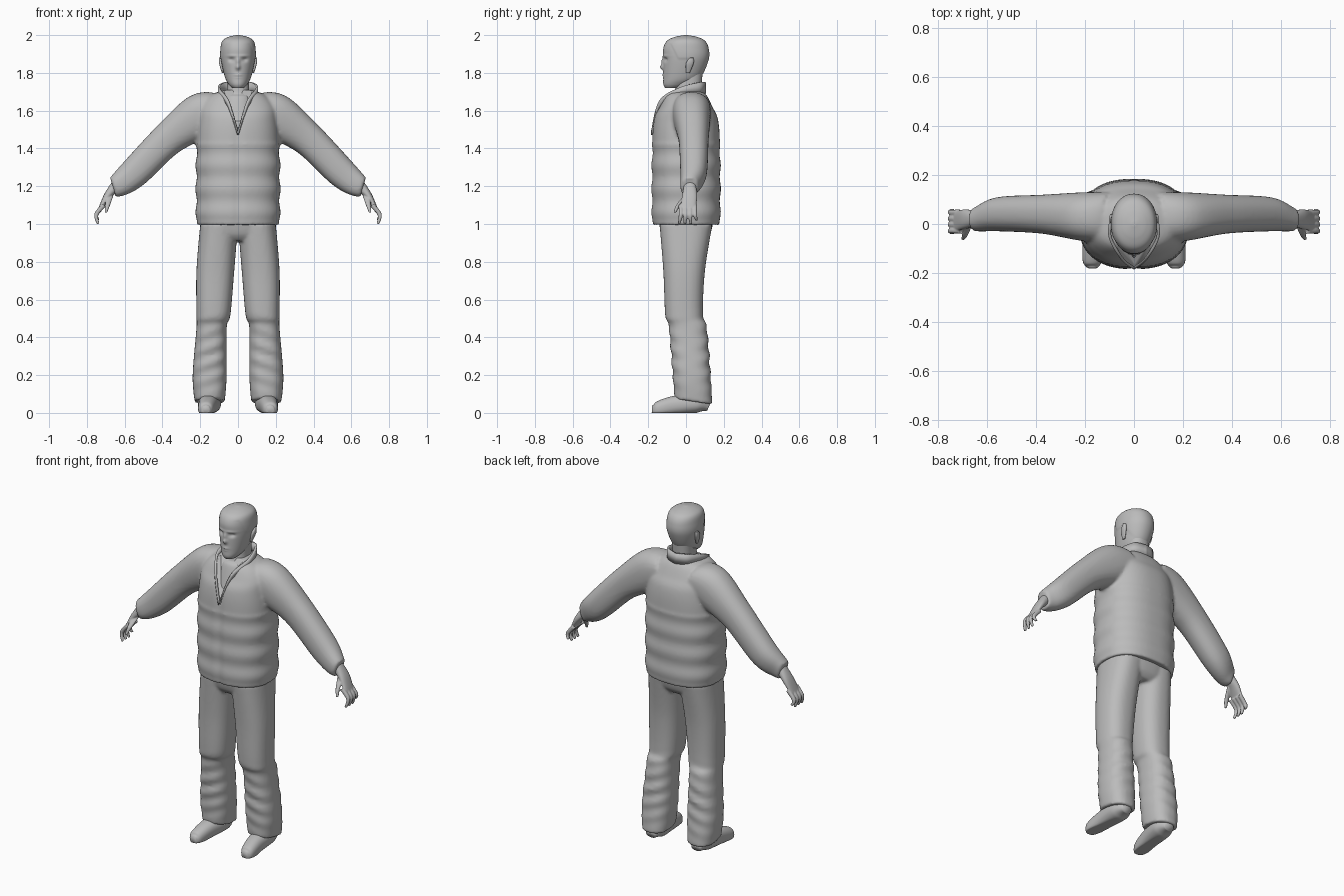
import bpy, bmesh, math
from mathutils import Vector

cube = bpy.data.objects.get("Cube")
if cube:
    bpy.data.objects.remove(cube)

shade = (.5, .5, .5, 1)
grey = bpy.data.materials.new("plain grey")
grey.use_nodes = True
grey.diffuse_color = shade
grey.node_tree.nodes["Principled BSDF"].inputs["Base Color"].default_value = shade


def resample(keys, steps):
    """Catmull-Rom curve through tuples of numbers."""
    curve = []
    last = len(keys) - 1
    for i in range(last):
        before, start, end, after = (keys[max(0, min(last, i + k))] for k in (-1, 0, 1, 2))
        for step in range(steps):
            t = step / steps
            curve.append([q + t / 2 * (r - p + t * (2*p - 5*q + 4*r - w + t * (3*(q - r) + w - p)))
                          for p, q, r, w in zip(before, start, end, after)])
    return curve + [list(keys[-1])]


def oval(centre, u, v, sides, power):
    """Closed ring of points, squarer as the power rises."""
    ring = []
    for i in range(sides):
        angle = math.tau * i / sides
        c, s = math.cos(angle), math.sin(angle)
        ring.append(centre + u * math.copysign(abs(c) ** (2 / power), c)
                    + v * math.copysign(abs(s) ** (2 / power), s))
    return ring


def skin(bm, rings):
    """Bridge closed rings and cap the ends."""
    loops = [[bm.verts.new(point) for point in ring] for ring in rings]
    count = len(loops[0])
    for lower, upper in zip(loops, loops[1:]):
        for i in range(count):
            j = (i + 1) % count
            bm.faces.new((lower[i], lower[j], upper[j], upper[i]))
    bm.faces.new(loops[0])
    bm.faces.new(loops[-1][::-1])


def stack(bm, keys, side=1, sides=64, steps=12, power=2.4):
    """Level rings from (height, half width, half depth, y, and x if off centre)."""
    rings = []
    for z, width, depth, y, *x in resample(keys, steps):
        centre = Vector((side * sum(x), y, z))
        rings.append(oval(centre, Vector((width, 0, 0)), Vector((0, depth, 0)), sides, power))
    skin(bm, rings)


def tube(bm, keys, side=1, across=(0, 1, 0), sides=32, steps=8, power=2.3):
    """Rings square to a path from (x, y, z, radius, radius across)."""
    points = resample(keys, steps)
    last = len(points) - 1
    rings = []
    for i, (x, y, z, radius, wide) in enumerate(points):
        path = Vector(points[min(i + 1, last)][:3]) - Vector(points[max(i - 1, 0)][:3])
        v = Vector(across)
        u = path.cross(v).normalized()
        ring = oval(Vector((x, y, z)), u * radius, v * wide, sides, power)
        rings.append([Vector((side * p.x, p.y, p.z)) for p in ring])
    skin(bm, rings)


def finish(name, bm, voxel=0, soften=4, mirror=False, shape=None):
    """Make the object, optionally reshaping, blending and mirroring it."""
    if shape:
        for vert in bm.verts:
            shape(vert.co)
    bmesh.ops.recalc_face_normals(bm, faces=bm.faces)
    mesh = bpy.data.meshes.new(name)
    bm.to_mesh(mesh)
    bm.free()
    mesh.materials.append(grey)
    for polygon in mesh.polygons:
        polygon.use_smooth = True
    ob = bpy.data.objects.new(name, mesh)
    bpy.context.collection.objects.link(ob)
    if voxel:
        blend = ob.modifiers.new("blend", 'REMESH')
        blend.mode, blend.voxel_size, blend.use_smooth_shade = 'VOXEL', voxel, True
        smooth = ob.modifiers.new("soften", 'SMOOTH')
        smooth.factor, smooth.iterations = .5, soften
    if mirror:
        ob.modifiers.new("mirror", 'MIRROR')
    return ob


def bump(a, b, size_a, size_b):
    return math.exp(-(a / size_a) ** 2 - (b / size_b) ** 2)


def ramp(value, start, end):
    return min(1, max(0, (value - start) / (end - start)))


# Jacket: body and sleeves blended together, quilted below the chest
def quilt(co):
    if abs(co.x) < .25 and co.z < 1.43:
        swell = 1 + .02 * math.cos(50 * (co.z - 1.06)) * ramp(co.z, 1, 1.03)
        co.x *= swell
        co.y *= swell
    if co.y < -.1:
        co.y += .006 * bump(co.x, 0, .008, 1)


bm = bmesh.new()
stack(bm, [(1, .2, .16, 0), (1.03, .22, .18, 0), (1.4, .22, .18, 0), (1.55, .21, .17, 0),
           (1.62, .2, .14, 0), (1.68, .15, .11, 0), (1.71, .07, .08, 0)], steps=20)
for side in (1, -1):
    tube(bm, [(.1, .03, 1.61, .09, .1), (.2, .03, 1.57, .12, .1), (.37, .04, 1.45, .09, .08),
              (.55, .04, 1.27, .08, .07), (.64, .02, 1.2, .06, .05), (.66, .02, 1.19, .04, .04)], side)
jacket = finish("jacket", bm, voxel=.009, shape=quilt)

# Open neck: a wedge cut from the chest
bm = bmesh.new()
for half, back, z in ((.003, -.16, 1.47), (.09, -.03, 1.76)):
    for x in (half, -half):
        for y in (back, -.3):
            bm.verts.new((x, y, z))
bmesh.ops.convex_hull(bm, input=bm.verts)
cutter = finish("neck_cutter", bm)
cutter.hide_render = True
cutter.hide_set(True)
cut = jacket.modifiers.new("open neck", 'BOOLEAN')
cut.operation, cut.object = 'DIFFERENCE', cutter

# Collar: a thick band from the zip up and round the neck
bm = bmesh.new()
previous = None
for x, y, z, rise in resample([(0, -.18, 1.48, .01), (.05, -.14, 1.63, .02), (.1, -.04, 1.69, .03),
                               (.07, .07, 1.7, .05), (0, .1, 1.7, .05)], 8):
    row = [bm.verts.new((max(0, x), y, z + lift)) for lift in (-.01, rise)]
    if previous:
        bm.faces.new((previous[0], row[0], row[1], previous[1]))
    previous = row
collar = finish("collar", bm, mirror=True)
thick = collar.modifiers.new("thickness", 'SOLIDIFY')
thick.thickness, thick.offset = .012, 0


# Trousers: hips and two legs, hems lower at the heel
def hang(co):
    co.z -= .16 * (co.y - .04) * (1 - ramp(co.z, .05, .2))
    folds = ramp(co.z, .05, .3) * (1 - ramp(co.z, .3, .55))
    co.y += .006 * folds * math.sin(75 * co.z + 25 * abs(co.x))


bm = bmesh.new()
stack(bm, [(.91, .14, .1, 0), (.95, .19, .13, 0), (1.04, .2, .15, 0)])
for side in (1, -1):
    stack(bm, [(.06, .08, .1, .04, .15), (.2, .09, .1, .03, .15), (.45, .08, .1, .01, .14),
               (.52, .09, .1, -.01, .13), (.75, .1, .11, -.01, .12), (1, .1, .14, 0, .1)], side)
finish("trousers", bm, voxel=.009, shape=hang)


# Shoes with flat soles
def flatten(co):
    co.z = max(co.z, 0)


bm = bmesh.new()
tube(bm, [(.17, -.18, .02, .02, .02), (.17, -.15, .02, .04, .04), (.16, -.06, .04, .05, .05),
          (.15, .06, .05, .05, .06), (.15, .12, .03, .02, .03)], across=(1, 0, 0))
finish("shoes", bm, mirror=True, shape=flatten)

# Hands: palm, four curled fingers and a thumb
bm = bmesh.new()
tube(bm, [(.64, .02, 1.21, .03, .03), (.69, .02, 1.15, .02, .04), (.73, .01, 1.08, .01, .04)])
for finger in range(4):
    fan = finger - 1.5
    y = .01 + .025 * fan
    tip = 1.02 if fan > 1 else 1
    tube(bm, [(.71, y, 1.1, .012, .012), (.75, y, 1.05, .011, .011),
              (.74, y + .006 * fan, tip, .007, .007)], sides=16)
tube(bm, [(.68, 0, 1.15, .02, .01), (.69, -.04, 1.1, .012, .012), (.7, -.06, 1.06, .007, .007)])
finish("hands", bm, voxel=.004, soften=2, mirror=True)

# Neck
bm = bmesh.new()
stack(bm, [(1.5, .1, .12, -.02), (1.66, .08, .09, 0), (1.7, .06, .07, .01), (1.82, .06, .07, .02)])
finish("neck", bm)

# Head: face features as (x, height, width, tallness, push)
features = [(0, 1.83, .012, .012, .018), (0, 1.86, .01, .02, .01), (.035, 1.87, .016, .01, -.012),
            (.03, 1.89, .03, .006, .004), (0, 1.785, .02, .01, .006), (0, 1.78, .02, .002, -.005)]


def sculpt(co):
    x, y, z = co
    if y < -.02:
        co.y -= sum(push * bump(abs(x) - across, z - height, wide, tall)
                    for across, height, wide, tall, push in features)
    # cropped hair, its edge falling from brow to sideburns and nape
    line = 1.95 - .08 * ramp(y, -.08, -.04) - .08 * ramp(y, .02, .07)
    co.x *= 1 + .03 * ramp(z, line, line + .01)


bm = bmesh.new()
stack(bm, [(1.72, .03, .04, -.07), (1.74, .05, .07, -.05), (1.78, .07, .1, -.02), (1.87, .09, .12, 0),
           (1.93, .09, .12, 0), (1.97, .08, .1, 0), (1.99, .05, .06, 0), (2, .01, .01, 0)],
      sides=144, power=2.1)
finish("head", bm, shape=sculpt)

# Ears
bm = bmesh.new()
tube(bm, [(.08, .01, 1.8, .005, .01), (.09, .02, 1.85, .01, .02), (.09, .03, 1.88, .01, .01)])
finish("ears", bm, mirror=True)
